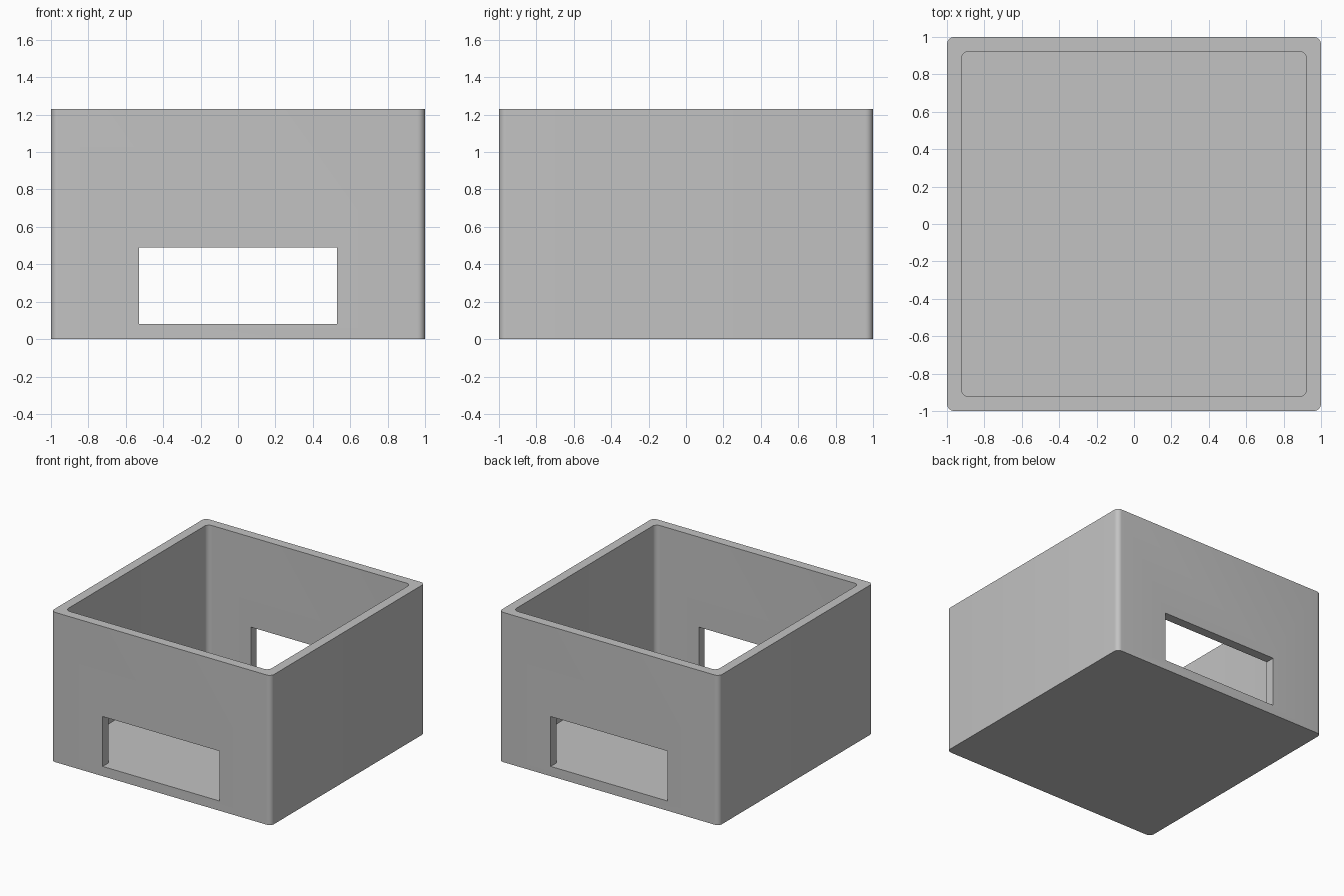
import bpy
import bmesh
from math import radians

cube = bpy.data.objects.get("Cube")
if cube:
    bpy.data.objects.remove(cube, do_unlink=True)

HEIGHT, FLOOR, HALF, INNER, RADIUS = 1.23, 0.08, 1.0, 0.923, 0.04

grey = bpy.data.materials.new("light grey")
grey.use_nodes = True
colour = (0.54, 0.54, 0.54, 1)
grey.diffuse_color = colour
grey.node_tree.nodes["Principled BSDF"].inputs["Base Color"].default_value = colour


def block(name, low, high, radius=0):
    """Box between two corners, with optional rounded upright edges."""
    bm = bmesh.new()
    bmesh.ops.create_cube(bm, size=1)
    for v in bm.verts:
        for i in range(3):
            v.co[i] = high[i] if v.co[i] > 0 else low[i]
    if radius:
        upright = [e for e in bm.edges
                   if abs(e.verts[0].co.z - e.verts[1].co.z) > 0.1]
        bmesh.ops.bevel(bm, geom=upright, offset=radius, segments=8,
                        profile=0.5, affect='EDGES')
    mesh = bpy.data.meshes.new(name)
    bm.to_mesh(mesh)
    bm.free()
    mesh.materials.append(grey)
    obj = bpy.data.objects.new(name, mesh)
    bpy.context.collection.objects.link(obj)
    return obj


# Outer body with rounded corners
box = block("open_box", (-HALF, -HALF, 0), (HALF, HALF, HEIGHT), RADIUS)

# Cavity, and one slot passing through the front and back walls
cutters = [
    block("cavity_cutter", (-INNER, -INNER, FLOOR), (INNER, INNER, HEIGHT + 0.5), RADIUS),
    block("slot_cutter", (-0.53, -1.5, FLOOR), (0.53, 1.5, 0.49)),
]
for cutter in cutters:
    mod = box.modifiers.new(cutter.name, 'BOOLEAN')
    mod.operation = 'DIFFERENCE'
    mod.solver = 'EXACT'
    mod.object = cutter

# Apply the cuts, then drop the cutters
bpy.ops.object.select_all(action='DESELECT')
bpy.context.view_layer.objects.active = box
box.select_set(True)
for cutter in cutters:
    bpy.ops.object.modifier_apply(modifier=cutter.name)
    bpy.data.objects.remove(cutter, do_unlink=True)

bpy.ops.object.shade_smooth_by_angle(angle=radians(30))
